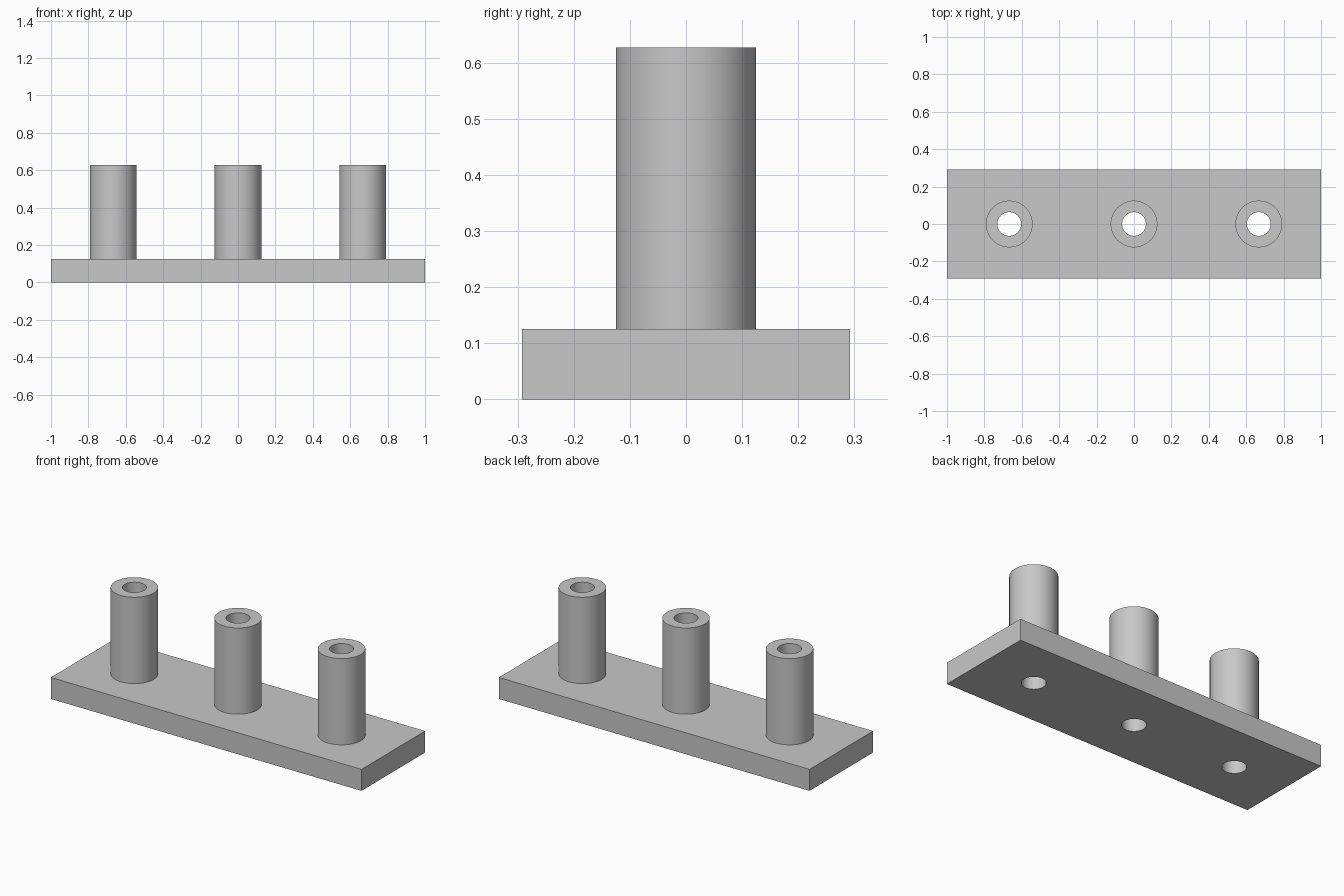
import bpy
import bmesh
from math import cos, sin, tau, radians

LENGTH, WIDTH, THICK = 2.0, 0.584, 0.125
TOP = 0.627
OUTER, BORE = 0.125, 0.0635
SPACING = 0.667
SIDES = 64

cube = bpy.data.objects.get("Cube")
if cube:
    bpy.data.objects.remove(cube, do_unlink=True)

grey = bpy.data.materials.new("plain grey")
grey.use_nodes = True
colour = (0.58, 0.58, 0.58, 1)
grey.diffuse_color = colour
grey.node_tree.nodes["Principled BSDF"].inputs["Base Color"].default_value = colour


def add_object(name, bm, x=0):
    bmesh.ops.recalc_face_normals(bm, faces=bm.faces)
    mesh = bpy.data.meshes.new(name)
    bm.to_mesh(mesh)
    bm.free()
    mesh.materials.append(grey)
    obj = bpy.data.objects.new(name, mesh)
    obj.location.x = x
    bpy.context.collection.objects.link(obj)
    return obj


def ring(bm, radius, z):
    angles = [tau * i / SIDES for i in range(SIDES)]
    return [bm.verts.new((radius * cos(a), radius * sin(a), z)) for a in angles]


def bridge(bm, a, b):
    for i in range(SIDES):
        j = (i + 1) % SIDES
        bm.faces.new((a[i], a[j], b[j], b[i]))


def make_tube(name, x):
    # Outer wall, top rim, bore and lower rim seated on the plate
    bm = bmesh.new()
    rings = [ring(bm, r, z) for r, z in
             ((OUTER, THICK), (OUTER, TOP), (BORE, TOP), (BORE, THICK))]
    for a, b in zip(rings, rings[1:] + rings[:1]):
        bridge(bm, a, b)
    return add_object(name, bm, x)


def make_cutter(x):
    bm = bmesh.new()
    low, high = ring(bm, BORE, -THICK), ring(bm, BORE, 2 * THICK)
    bridge(bm, low, high)
    bm.faces.new(low)
    bm.faces.new(high)
    cutter = add_object("bore_cutter", bm, x)
    cutter.hide_render = True
    return cutter


# Base plate
bm = bmesh.new()
bmesh.ops.create_cube(bm, size=1)
bmesh.ops.scale(bm, vec=(LENGTH, WIDTH, THICK), verts=bm.verts)
bmesh.ops.translate(bm, vec=(0, 0, THICK / 2), verts=bm.verts)
plate = add_object("base_plate", bm)

# Posts, with each bore carried through the plate
parts = [plate]
for name, x in (("right_post", -SPACING), ("middle_post", 0), ("left_post", SPACING)):
    parts.append(make_tube(name, x))
    cutter = make_cutter(x)
    bpy.ops.object.select_all(action="DESELECT")
    bpy.context.view_layer.objects.active = plate
    plate.select_set(True)
    cut = plate.modifiers.new("bore", "BOOLEAN")
    cut.operation = "DIFFERENCE"
    cut.solver = "EXACT"
    cut.object = cutter
    bpy.ops.object.modifier_apply(modifier=cut.name)
    bpy.data.objects.remove(cutter, do_unlink=True)

# Smooth round walls, crisp rims
for obj in parts:
    obj.select_set(True)
bpy.ops.object.shade_smooth_by_angle(angle=radians(30))
